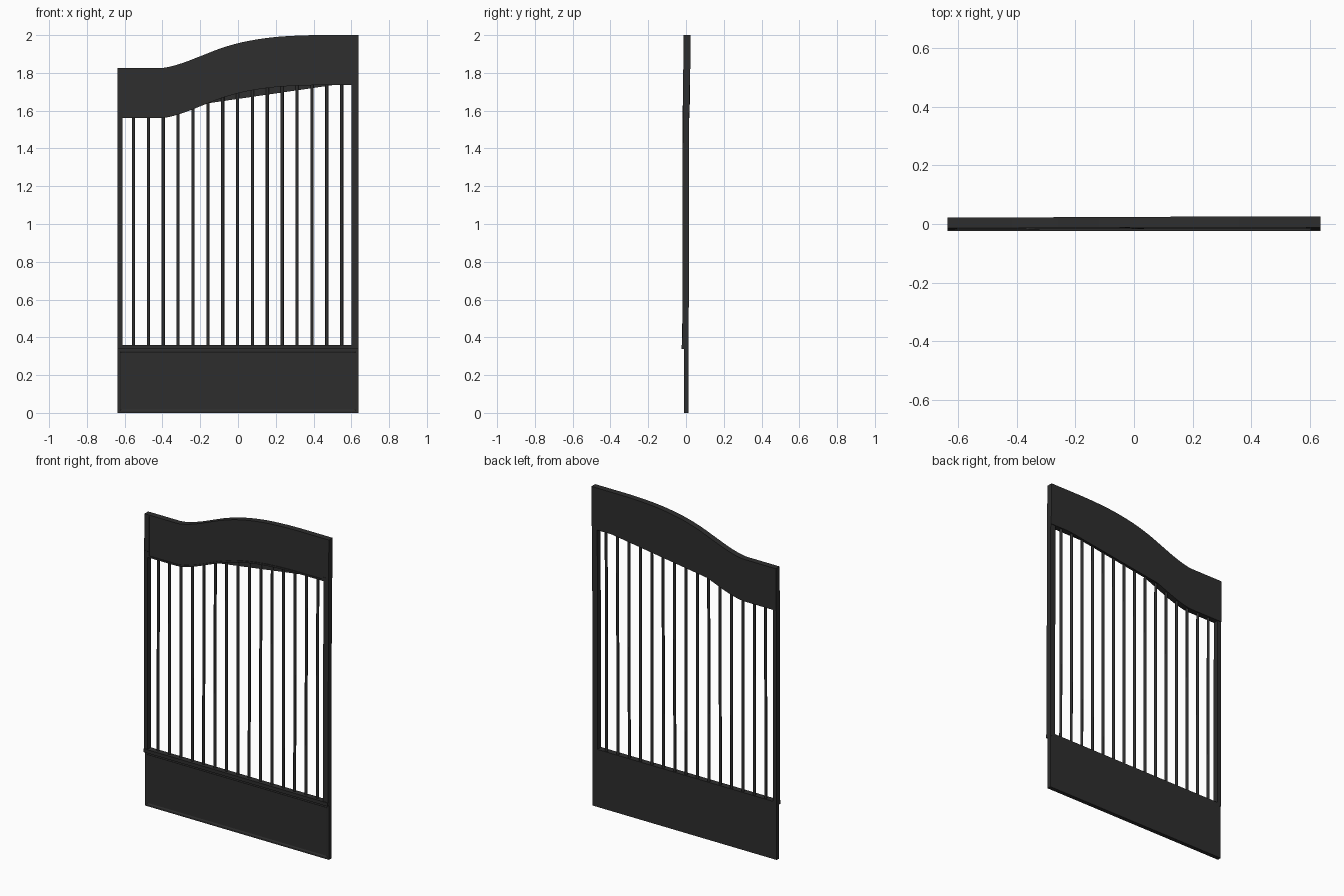
import bpy, bmesh, math

if "Cube" in bpy.data.objects:
    bpy.data.objects.remove(bpy.data.objects["Cube"])

mat = bpy.data.materials.new("charcoal_metal")
mat.diffuse_color = (0.027, 0.027, 0.027, 1)
mat.use_nodes = True
mat.node_tree.nodes["Principled BSDF"].inputs["Base Color"].default_value = mat.diffuse_color

W = 0.637
TOP = [(-0.64, 1.825), (-0.42, 1.825), (-0.36, 1.833), (-0.28, 1.857), (-0.2, 1.888),
       (-0.1, 1.927), (0.0, 1.957), (0.1, 1.977), (0.2, 1.990), (0.33, 1.998), (0.45, 2.0), (0.64, 2.0)]


def crest(x):
    # smooth interpolation of the swept top edge
    for i in range(len(TOP) - 1):
        (x0, z0), (x1, z1) = TOP[i], TOP[i + 1]
        if x <= x1:
            def slope(k):
                a, b = TOP[max(k - 1, 0)], TOP[min(k + 1, len(TOP) - 1)]
                return (b[1] - a[1]) / (b[0] - a[0]) if 1 < k < len(TOP) - 2 else 0
            t, h = (x - x0) / (x1 - x0), x1 - x0
            return ((2*t**3 - 3*t**2 + 1) * z0 + (t**3 - 2*t**2 + t) * h * slope(i)
                    + (3*t**2 - 2*t**3) * z1 + (t**3 - t**2) * h * slope(i + 1))
    return TOP[-1][1]


def front_low(x):
    return crest(x) - 0.265


def back_low(x):
    # straight run across the right half
    if x < -0.16:
        return front_low(x)
    a = front_low(-0.16)
    return min(a + (1.735 - a) * (x + 0.16) / 0.66, 1.735)


def finish(name, bm):
    # the gate leans back a little near the top
    for v in bm.verts:
        v.co.y += 0.007 * max(0, (v.co.z - 1.5) / 0.5)
    bmesh.ops.recalc_face_normals(bm, faces=bm.faces)
    me = bpy.data.meshes.new(name)
    bm.to_mesh(me)
    bm.free()
    me.materials.append(mat)
    ob = bpy.data.objects.new(name, me)
    bpy.context.collection.objects.link(ob)
    return ob


def strip(name, x0, x1, low, high, y0, y1, n=64):
    # solid plate between two height functions
    bm = bmesh.new()
    rings = []
    for i in range(n + 1):
        x = x0 + (x1 - x0) * i / n
        rings.append([bm.verts.new((x, y, z)) for y, z in
                      ((y0, low(x)), (y1, low(x)), (y1, high(x)), (y0, high(x)))])
    for a, b in zip(rings, rings[1:]):
        for k in range(4):
            bm.faces.new((a[k], a[(k + 1) % 4], b[(k + 1) % 4], b[k]))
    bm.faces.new(rings[0])
    bm.faces.new(rings[-1])
    return finish(name, bm)


def box(name, x0, x1, y0, y1, z0, z1):
    return strip(name, x0, x1, lambda x: z0, lambda x: z1, y0, y1, 1)


# swept top rail: back plate, recessed front panel and its raised rim
strip("top_back_plate", -W, W, back_low, crest, 0.0, 0.018)
strip("top_front_panel", -0.605, 0.588, front_low, lambda x: crest(x) - 0.004, -0.015, 0.0)
strip("top_rim_upper", -W, W, lambda x: crest(x) - 0.01, crest, -0.019, 0.0)
strip("top_rim_lower", -W, W, front_low, lambda x: front_low(x) + 0.01, -0.019, 0.0)
strip("top_rim_left", -W, -0.604, front_low, crest, -0.019, 0.0, 2)
strip("top_rim_right", 0.587, W, front_low, crest, -0.019, 0.0, 2)

# side posts
box("left_post", -W, -0.612, -0.020, 0.014, 0.34, 1.60)
box("right_post", 0.602, W, -0.020, 0.014, 0.34, 1.76)

# kick panel with an inset front field
bm = bmesh.new()
bmesh.ops.create_cube(bm, size=1)
for v in bm.verts:
    v.co = (v.co.x * 2 * W, 0.001 + v.co.y * 0.025, 0.18 + v.co.z * 0.36)
bm.faces.ensure_lookup_table()
front = min(bm.faces, key=lambda f: f.calc_center_median().y)
bmesh.ops.inset_region(bm, faces=[front], thickness=0.016)
for v in front.verts:
    if v.co.z > 0.2:
        v.co.z = 0.325
bmesh.ops.inset_region(bm, faces=[front], thickness=0.010, depth=-0.004)
finish("kick_panel", bm)

# ledge over the kick panel
box("middle_ledge", -W, W, -0.024, 0.0, 0.338, 0.36)

# vertical bars
for i in range(15):
    x = -0.553 + i * 0.0787
    z0, z1 = 0.33, back_low(x) + 0.04
    bm = bmesh.new()
    bmesh.ops.create_cone(bm, cap_ends=True, segments=12, radius1=0.0085, radius2=0.0085, depth=z1 - z0)
    bmesh.ops.translate(bm, vec=(x, 0.001, (z0 + z1) / 2), verts=bm.verts)
    ob = finish("bar_%02d" % (i + 1), bm)
    for p in ob.data.polygons:
        p.use_smooth = abs(p.normal.z) < 0.5
